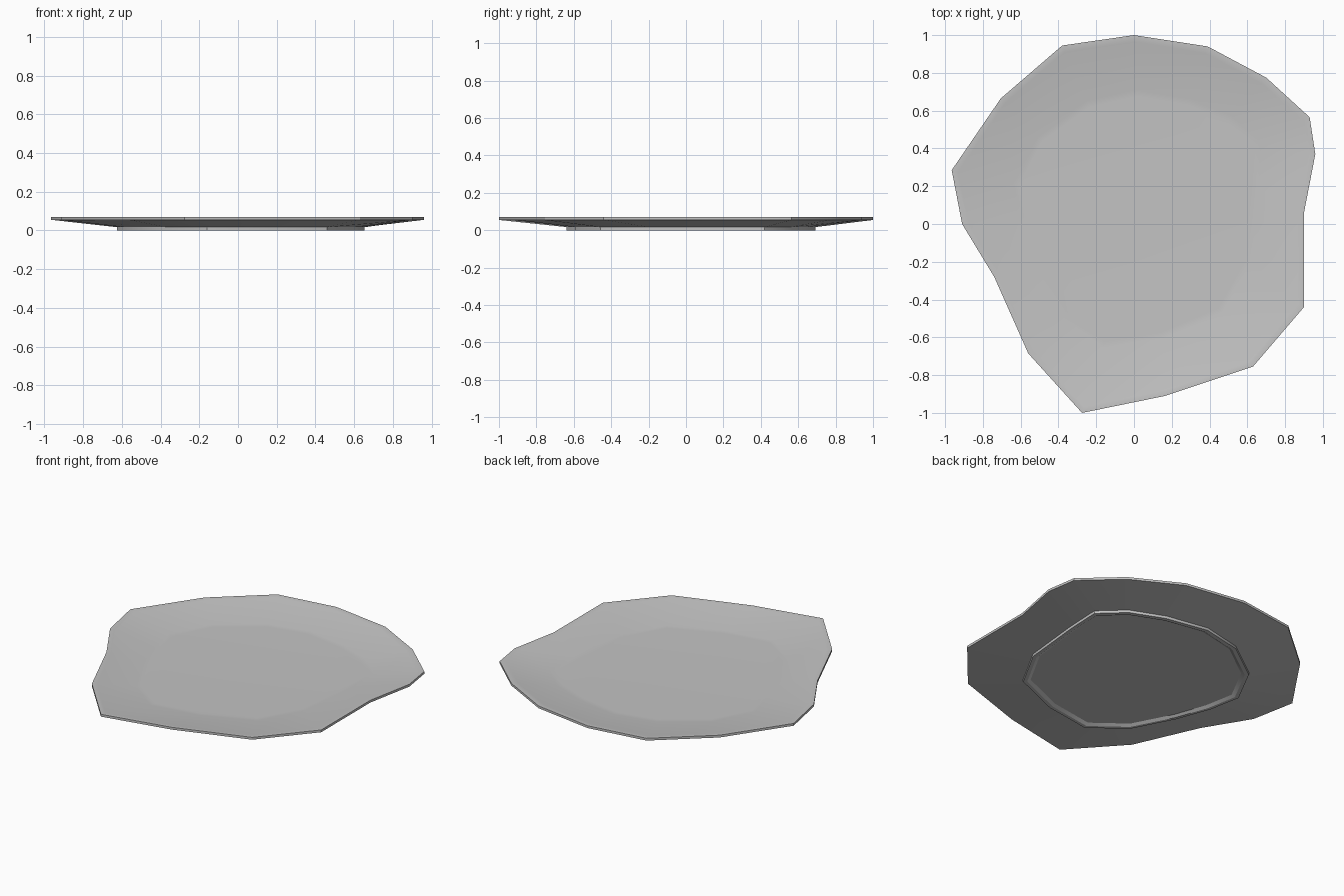
import bpy
import bmesh
import math

cube = bpy.data.objects.get("Cube")
if cube:
    bpy.data.objects.remove(cube, do_unlink=True)

stone = bpy.data.materials.new("light_grey")
stone.use_nodes = True
grey = (0.55, 0.55, 0.55, 1.0)
stone.diffuse_color = grey
stone.node_tree.nodes["Principled BSDF"].inputs["Base Color"].default_value = grey

# Irregular rim outline, clockwise from the back
rim = [(0, 1), (.39, .94), (.7, .775), (.93, .565), (.96, .37), (.9, .06),
       (.9, -.44), (.63, -.755), (.165, -.91), (-.275, -1), (-.56, -.685),
       (-.74, -.28), (-.91, 0), (-.965, .285), (-.705, .665), (-.38, .945)]

# Matching outline of the flat middle
floor = [(.02, .71), (.3, .66), (.52, .57), (.67, .43), (.66, .2), (.64, 0),
         (.62, -.2), (.47, -.47), (.15, -.605), (-.165, -.655), (-.38, -.49),
         (-.52, -.22), (-.6, 0), (-.64, .21), (-.51, .46), (-.25, .65)]

# Cross-section from the middle of the top, over the lip, to the foot:
# outline, scale, height, crisp edge
section = [
    (floor, .95, .026, False),
    (floor, 1.0, .027, False),
    (rim, .965, .067, True),
    (rim, .985, .07, False),
    (rim, 1.0, .07, True),
    (rim, 1.0, .055, True),
    (floor, .975, .017, True),
    (floor, .975, 0, True),
    (floor, .94, 0, True),
    (floor, .91, .012, True),
]

bm = bmesh.new()
rings = [[bm.verts.new((x * s, y * s, z)) for x, y in outline]
         for outline, s, z, crisp in section]
count = len(rim)
for a, b in zip(rings, rings[1:]):
    for i in range(count):
        j = (i + 1) % count
        bm.faces.new((a[i], a[j], b[j], b[i]))
bm.faces.new(rings[0])
bm.faces.new(rings[-1])
bmesh.ops.recalc_face_normals(bm, faces=bm.faces)

# Smooth surfaces with crisp lip, rim and foot edges
for face in bm.faces:
    face.smooth = True
for edge in bm.edges:
    if edge.calc_face_angle(0) > math.radians(30):
        edge.smooth = False
for ring, (outline, s, z, crisp) in zip(rings, section):
    if crisp:
        for i in range(count):
            bm.edges.get((ring[i], ring[(i + 1) % count])).smooth = False

mesh = bpy.data.meshes.new("plate")
bm.to_mesh(mesh)
bm.free()
mesh.materials.append(stone)
plate = bpy.data.objects.new("plate", mesh)
bpy.context.collection.objects.link(plate)
